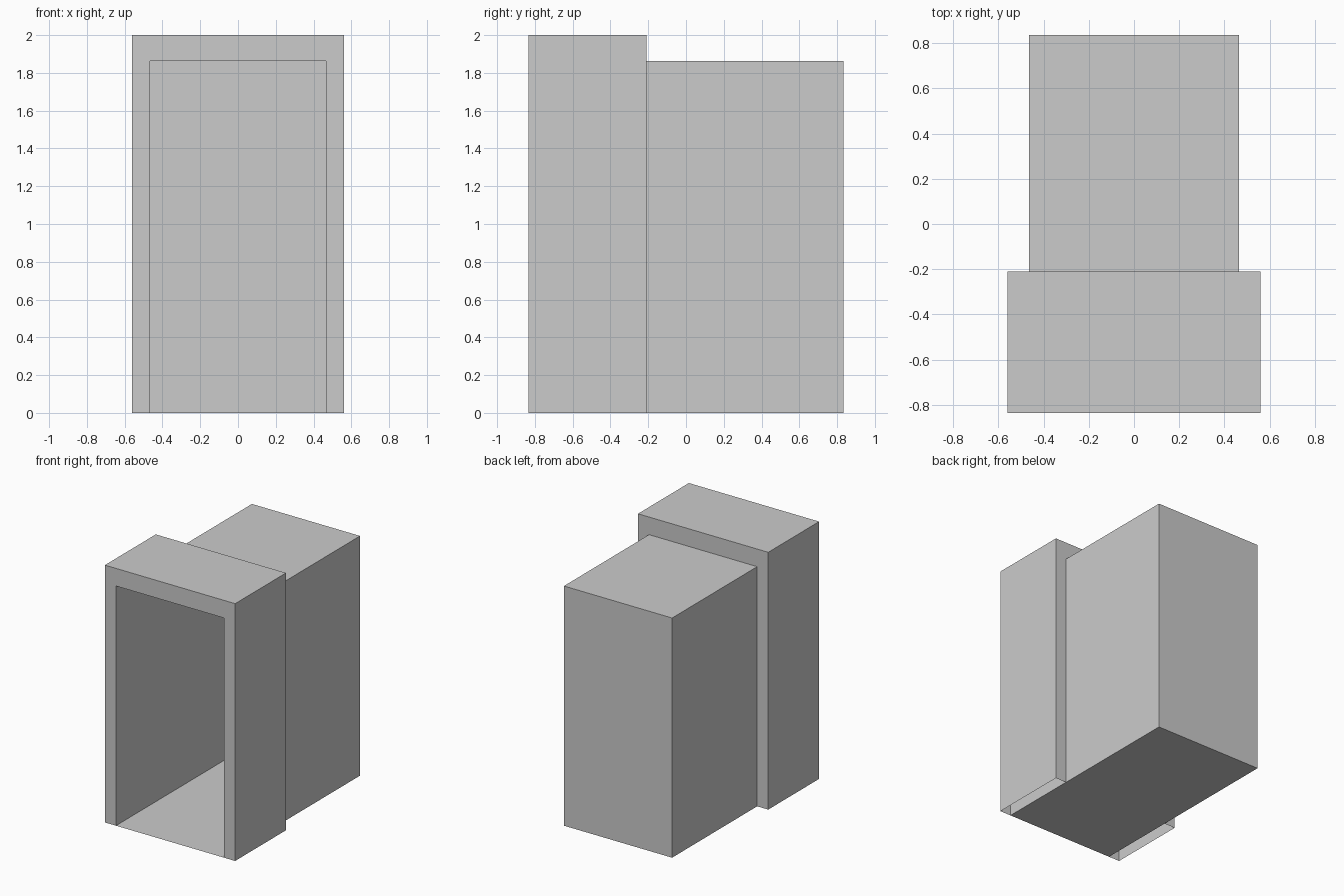
import bpy, bmesh

if "Cube" in bpy.data.objects:
    bpy.data.objects.remove(bpy.data.objects["Cube"])

FRONT, STEP, BACK = -0.835, -0.21, 0.835
IN_W, IN_H = 0.465, 1.863     # half width and height of the passage
OUT_W, OUT_H = 0.56, 2.0      # half width and height of the frame


def finish(bm, name):
    mesh = bpy.data.meshes.new(name)
    bm.to_mesh(mesh)
    bm.free()
    obj = bpy.data.objects.new(name, mesh)
    bpy.context.collection.objects.link(obj)
    return obj


def arch(bm, w, h, y):
    # Upside-down U: up the left side, across the top, down the right side
    return [bm.verts.new((x, y, z)) for x, z in ((-w, 0), (-w, h), (w, h), (w, 0))]


def bridge(bm, a, b):
    for i in range(3):
        bm.faces.new((a[i], a[i + 1], b[i + 1], b[i]))


# Passage: thin-walled box with floor and back wall, open at the front
bm = bmesh.new()
front = arch(bm, IN_W, IN_H, FRONT)
back = arch(bm, IN_W, IN_H, BACK)
bridge(bm, front, back)
bm.faces.new((front[3], front[0], back[0], back[3]))
bm.faces.new((back[0], back[1], back[2], back[3]))
finish(bm, "passage")

# Door frame: hollow surround with front and rear rims, open underneath
bm = bmesh.new()
loops = [arch(bm, IN_W, IN_H, FRONT), arch(bm, OUT_W, OUT_H, FRONT),
         arch(bm, OUT_W, OUT_H, STEP), arch(bm, IN_W, IN_H, STEP)]
for a, b in zip(loops, loops[1:]):
    bridge(bm, a, b)
finish(bm, "door_frame")
